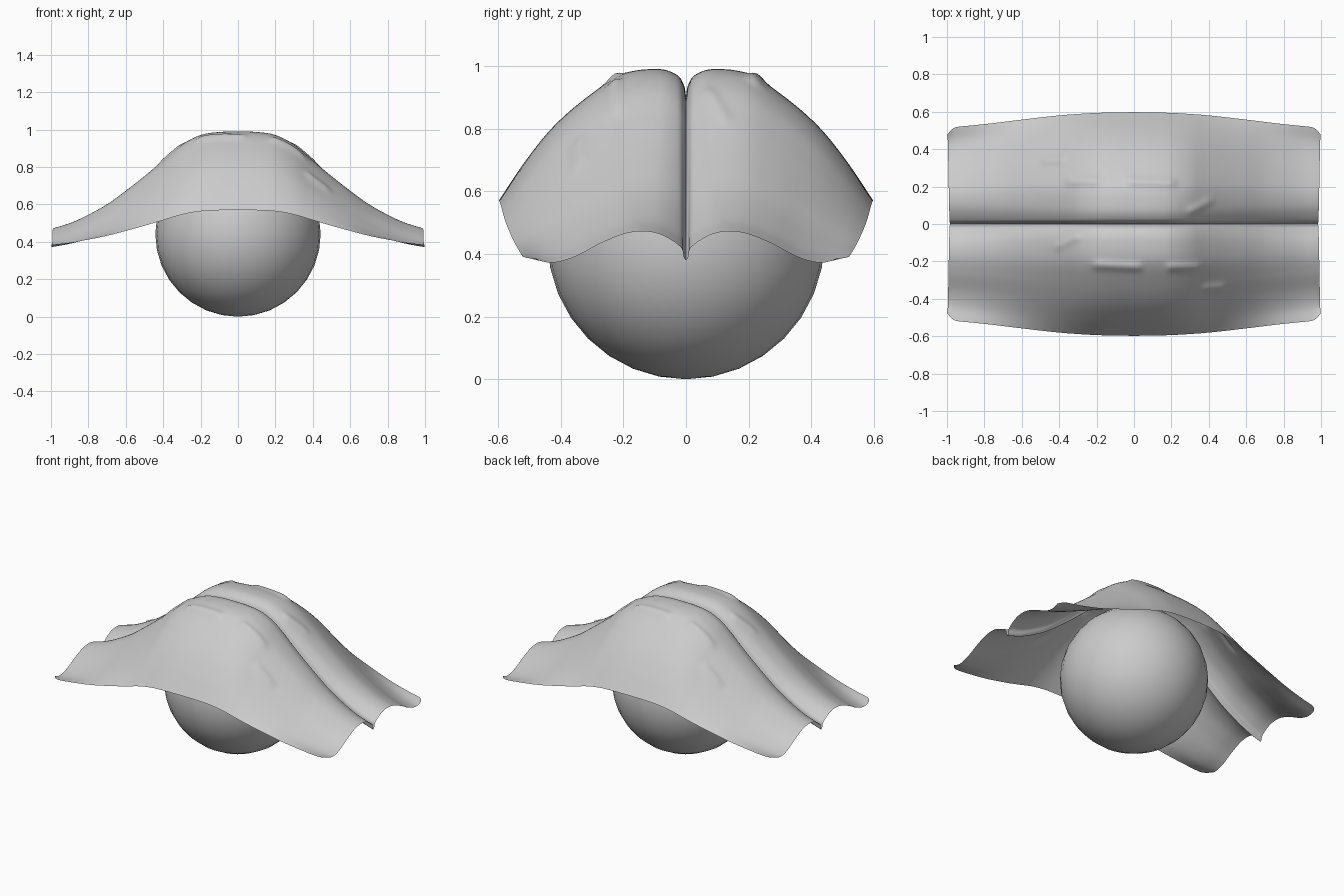
import bpy, bmesh, math
from mathutils import Vector

if "Cube" in bpy.data.objects:
    bpy.data.objects.remove(bpy.data.objects["Cube"])

# cross-sections (y, z) of half the cloth: over the ball, and at the hanging end
MIDDLE = [(0, .905), (.007, .94), (.03, .972), (.09, .99), (.2, .975),
          (.31, .905), (.42, .81), (.51, .70), (.598, .57)]
END = [(0, .38), (.007, .39), (.02, .425), (.09, .465), (.17, .47),
       (.26, .44), (.36, .39), (.44, .372), (.515, .385)]
# blend of the two sections along |x|, for height and for width
FALL = [(0, 1), (.1, .995), (.2, .965), (.3, .87), (.4, .71), (.5, .55),
        (.6, .40), (.7, .26), (.8, .15), (.9, .06), (1, 0)]
WIDTH = [(0, 1), (.2, .95), (.4, .79), (.6, .52), (.8, .23), (1, 0)]
# small wrinkles: start, end, height
WRINKLES = [((-.2, -.22), (.02, -.23), .014), ((.2, -.23), (.34, -.23), .014),
            ((.39, -.345), (.47, -.34), .014), ((-.4, -.12), (-.31, -.07), .01)]


def spline(pts, t):
    """Catmull-Rom point at t in 0..1 by index."""
    f = t * (len(pts) - 1)
    i = min(int(f), len(pts) - 2)
    f -= i
    p1, p2 = Vector(pts[i]), Vector(pts[i + 1])
    p0 = Vector(pts[i - 1]) if i else 2 * p1 - p2
    p3 = Vector(pts[i + 2]) if i + 2 < len(pts) else 2 * p2 - p1
    return .5 * (2 * p1 + (p2 - p0) * f + (2 * p0 - 5 * p1 + 4 * p2 - p3) * f * f
                 + (3 * p1 - p0 - 3 * p2 + p3) * f ** 3)


def wrinkle(x, y):
    h = 0
    p = Vector((x, y))
    for s in (1, -1):
        for a, b, amp in WRINKLES:
            a, b = Vector(a) * s, Vector(b) * s
            d = b - a
            k = max(0, min(1, (p - a).dot(d) / d.length_squared))
            h += amp * math.exp(-((p - a - d * k).length / .022) ** 2)
    return h


def cloth_point(u, v):
    a, t = abs(u), abs(v)
    m, e = spline(MIDDLE, t), spline(END, t)
    wz, wy = spline(FALL, a).y, spline(WIDTH, a).y
    y = e.x + (m.x - e.x) * wy
    z = e.y + (m.y - e.y) * wz
    # rounded corners
    y *= 1 - .07 * max(0, (a - .93) / .07) ** 3 * t ** 8
    x = u * (.983 + .014 * t)
    y = math.copysign(y, v)
    return x, y, z + wrinkle(x, y)


# draped cloth
NX, NY = 120, 128
bm = bmesh.new()
rows = [[bm.verts.new(cloth_point(2 * i / NX - 1, 2 * j / NY - 1))
         for j in range(NY + 1)] for i in range(NX + 1)]
for i in range(NX):
    for j in range(NY):
        bm.faces.new((rows[i][j], rows[i + 1][j], rows[i + 1][j + 1], rows[i][j + 1]))
mesh = bpy.data.meshes.new("draped_cloth")
bm.to_mesh(mesh)
bm.free()
cloth = bpy.data.objects.new("draped_cloth", mesh)
bpy.context.collection.objects.link(cloth)
mesh.shade_smooth()

# ball underneath
bpy.ops.mesh.primitive_uv_sphere_add(segments=32, ring_count=16, radius=.442,
                                     location=(0, 0, .445))
ball = bpy.context.object
ball.name = "ball"
ball.location.z = .442
bpy.ops.object.shade_smooth()
